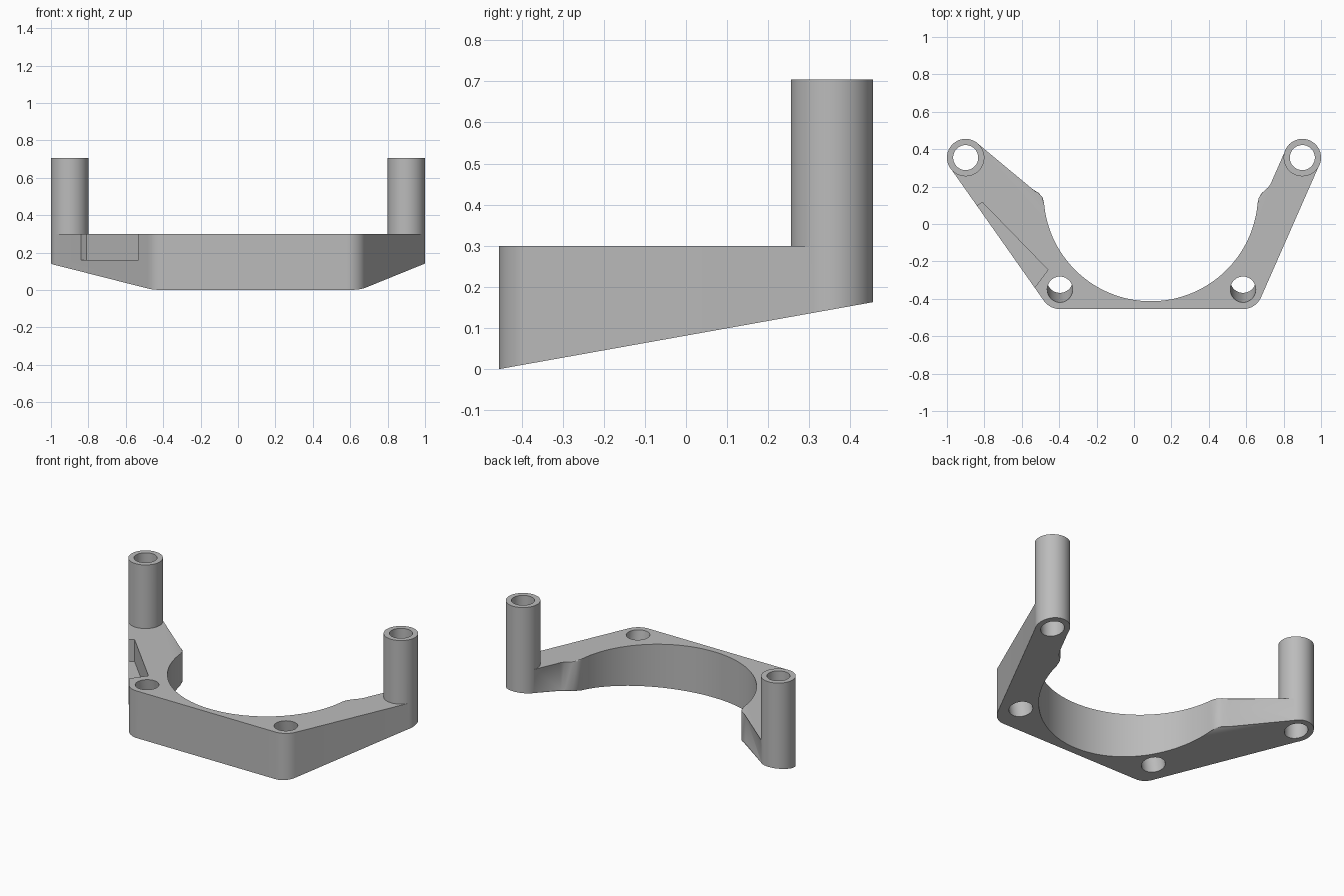
import bpy
import bmesh
import math
from mathutils import Vector

if "Cube" in bpy.data.objects:
    bpy.data.objects.remove(bpy.data.objects["Cube"], do_unlink=True)

TOP, POST_TOP, FRONT, SLOPE = 0.3, 0.705, -0.455, 0.179
POST_R, BOLT_R, CORNER_R = 0.1, 0.068, 0.105
POSTS = [Vector((-0.9, 0.355)), Vector((0.9, 0.355))]
BOLTS = [Vector((-0.396, -0.35)), Vector((0.583, -0.35))]
BORE = Vector((0.09, 0.16))

grey = bpy.data.materials.new("plain grey")
grey.use_nodes = True
colour = (0.5, 0.5, 0.5, 1)
grey.diffuse_color = colour
grey.node_tree.nodes["Principled BSDF"].inputs["Base Color"].default_value = colour


def arc(centre, radius, start, end, steps):
    """Points along an arc, angles in degrees."""
    angles = [math.radians(start + (end - start) * i / steps) for i in range(steps + 1)]
    return [(centre[0] + radius * math.cos(a), centre[1] + radius * math.sin(a)) for a in angles]


def underside(y):
    return SLOPE * (y - FRONT)


def prism(name, outline, top, bottom=None, bevel=0, bevel_top=True):
    """Extrude an outline; without a bottom height it ends on the sloped underside."""
    bm = bmesh.new()
    low = [bm.verts.new((x, y, underside(y) if bottom is None else bottom)) for x, y in outline]
    high = [bm.verts.new((x, y, top)) for x, y in outline]
    base = bm.faces.new(low[::-1])
    cap = bm.faces.new(high)
    n = len(outline)
    for i in range(n):
        j = (i + 1) % n
        bm.faces.new((low[i], low[j], high[j], high[i]))
    if bevel:
        edges = list(base.edges) + (list(cap.edges) if bevel_top else [])
        bmesh.ops.bevel(bm, geom=edges, offset=bevel, segments=2, profile=0.5, affect='EDGES')
    bmesh.ops.recalc_face_normals(bm, faces=bm.faces)
    mesh = bpy.data.meshes.new(name)
    bm.to_mesh(mesh)
    bm.free()
    mesh.materials.append(grey)
    obj = bpy.data.objects.new(name, mesh)
    bpy.context.collection.objects.link(obj)
    return obj


def circle(centre, radius, sides=64):
    return arc(centre, radius, 0, 360, sides)[:-1]


def combine(target, tool, operation):
    """Apply a boolean and discard the tool."""
    mod = target.modifiers.new("combine", 'BOOLEAN')
    mod.operation, mod.solver, mod.object = operation, 'EXACT', tool
    bpy.context.view_layer.objects.active = target
    bpy.ops.object.modifier_apply(modifier=mod.name)
    bpy.data.objects.remove(tool, do_unlink=True)


# Bracket body: rounded front corners, two arms and a large round cut-out
r = POST_R - 0.001
outline = arc(BOLTS[0], CORNER_R, 215.5, 270, 12)
outline += arc(BOLTS[1], CORNER_R, 270, 335.8, 12)
outline += arc(POSTS[1], r, -24.2, 160, 32)
outline += [(0.735, 0.21), (0.72, 0.19), (0.685, 0.168), (0.667, 0.14)]
outline += arc(BORE, 0.573, -5, -175, 72)
outline += [(-0.488, 0.14), (-0.51, 0.167), (-0.55, 0.185)]
outline += arc(POSTS[0], r, 48, 215.5, 32)
body = prism("bracket_body", outline, TOP, bevel=0.006)

# Upright posts, then their through holes
for p in POSTS:
    combine(body, prism("post", circle(p, POST_R), POST_TOP, bevel=0.01, bevel_top=False), 'UNION')
for p in POSTS:
    combine(body, prism("post_hole", circle(p, 0.067), 1, -1), 'DIFFERENCE')

# Bolt holes, square to the sloped underside
for b in BOLTS:
    cutter = prism("bolt_hole", circle((0, 0), BOLT_R), 0.6, -0.6)
    cutter.location = (b.x, b.y, TOP)
    cutter.rotation_euler.x = math.atan(SLOPE)
    combine(body, cutter, 'DIFFERENCE')

# Notch in the outer face of one arm
notch = [(-0.81, 0.115), (-0.91, 0.055), (-0.62, -0.46), (-0.46, -0.245)]
combine(body, prism("arm_notch", notch, 0.5, 0.16), 'DIFFERENCE')

bpy.ops.object.select_all(action='DESELECT')
body.select_set(True)
bpy.context.view_layer.objects.active = body
bpy.ops.object.shade_smooth_by_angle(angle=math.radians(30))
